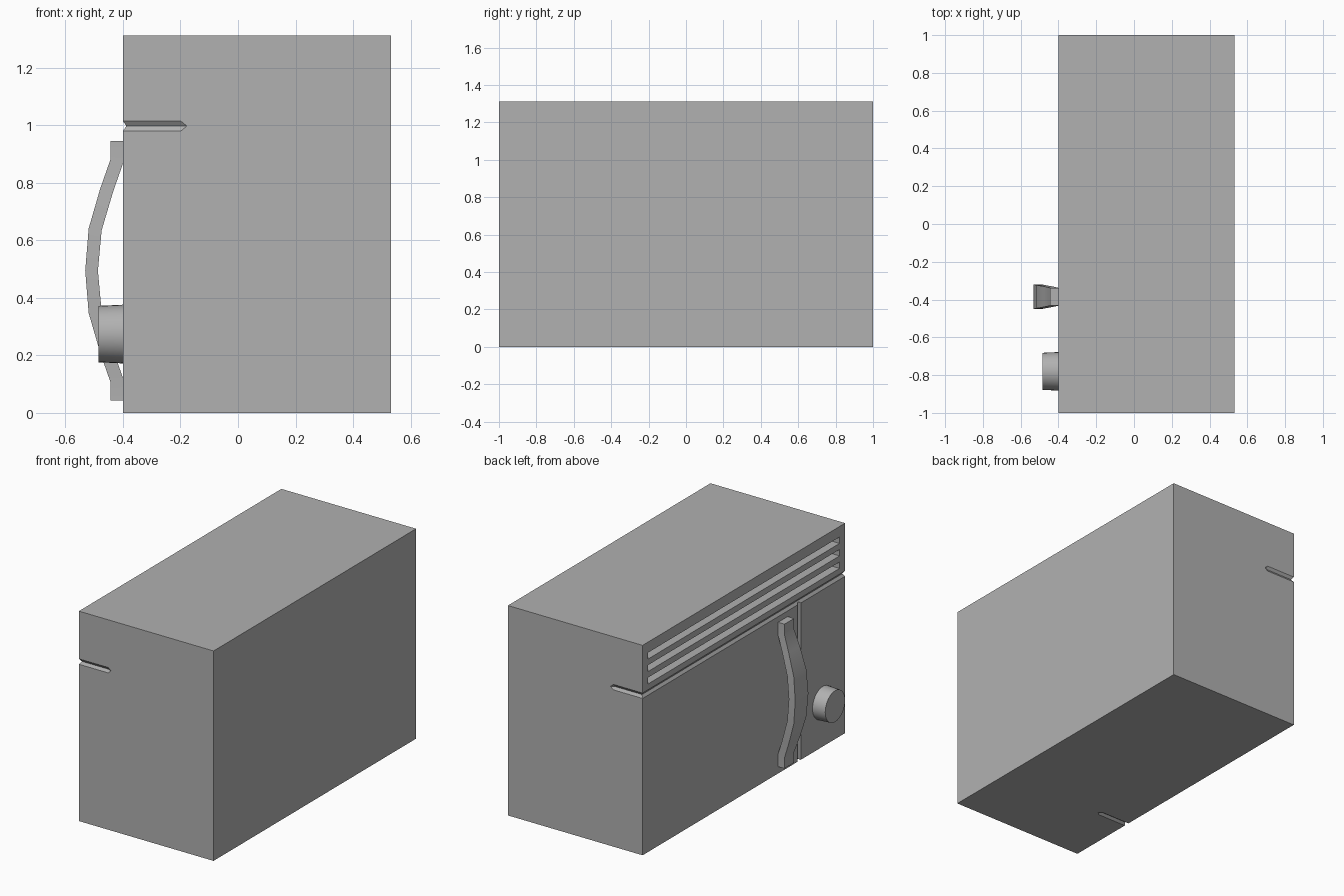
import bpy, bmesh, math
from mathutils import Vector

if "Cube" in bpy.data.objects:
    bpy.data.objects.remove(bpy.data.objects["Cube"])

FACE = -0.40          # x of the door side
GROOVE_Z, GROOVE_Y = 0.997, -0.545

grey = bpy.data.materials.new("dark_grey")
grey.diffuse_color = (0.44, 0.44, 0.44, 1)
grey.use_nodes = True
grey.node_tree.nodes["Principled BSDF"].inputs["Base Color"].default_value = grey.diffuse_color


def make_object(name, bm):
    bmesh.ops.recalc_face_normals(bm, faces=bm.faces)
    mesh = bpy.data.meshes.new(name)
    bm.to_mesh(mesh)
    bm.free()
    mesh.materials.append(grey)
    obj = bpy.data.objects.new(name, mesh)
    bpy.context.collection.objects.link(obj)
    return obj


def box(name, lo, hi):
    bm = bmesh.new()
    bmesh.ops.create_cube(bm, size=1)
    lo, hi = Vector(lo), Vector(hi)
    for v in bm.verts:
        v.co = (lo + hi) / 2 + v.co * (hi - lo)
    return make_object(name, bm)


def diamond_bar(name, a, b, u, w, tip=0.02):
    """Diamond-section bar from a to b with pointed ends, spanned by half-axes u and w."""
    a, b, u, w = map(Vector, (a, b, u, w))
    d = (b - a).normalized() * tip
    bm = bmesh.new()
    rings = [[bm.verts.new(p + o) for o in (u, w, -u, -w)] for p in (a, b)]
    tips = [bm.verts.new(a - d), bm.verts.new(b + d)]
    for i in range(4):
        j = (i + 1) % 4
        bm.faces.new((rings[0][i], rings[0][j], rings[1][j], rings[1][i]))
        for ring, t in zip(rings, tips):
            bm.faces.new((ring[i], ring[j], t))
    return make_object(name, bm)


def cut(target, cutter):
    cutter.hide_render = True
    mod = target.modifiers.new("cut", 'BOOLEAN')
    mod.operation, mod.solver, mod.object = 'DIFFERENCE', 'EXACT', cutter
    bpy.context.view_layer.objects.active = target
    bpy.ops.object.modifier_apply(modifier=mod.name)
    bpy.data.objects.remove(cutter)


def smooth(obj, degrees):
    bpy.ops.object.select_all(action='DESELECT')
    obj.select_set(True)
    bpy.context.view_layer.objects.active = obj
    bpy.ops.object.shade_smooth_by_angle(angle=math.radians(degrees))


# Main casing
body = box("oven_body", (FACE, -1, 0), (0.531, 1, 1.312))

# V-shaped panel seams: across the door side, round both ends and under the base
half, depth = 0.017, 0.012
cut(body, diamond_bar("seam", (FACE, -1.1, GROOVE_Z), (FACE, 1.1, GROOVE_Z), (depth, 0, 0), (0, 0, half)))
for y in (-1, 1):
    cut(body, diamond_bar("seam", (-0.5, y, GROOVE_Z), (-0.198, y, GROOVE_Z), (0, depth, 0), (0, 0, half)))
cut(body, diamond_bar("seam", (FACE, GROOVE_Y, -0.1), (FACE, GROOVE_Y, GROOVE_Z - 0.012), (depth, 0, 0), (0, half, 0)))
cut(body, diamond_bar("seam", (-0.5, GROOVE_Y, 0), (-0.198, GROOVE_Y, 0), (0, 0, depth), (0, half, 0)))

# Three long vent slots above the door
for z in (1.07, 1.148, 1.226):
    cut(body, box("slot", (FACE - 0.1, -0.945, z - 0.02), (FACE + 0.06, 0.945, z + 0.02)))

# Bowed door handle: (outer x, outer dz, inner x, inner dz, half width), mirrored about its middle
upper = [(-0.531, 0, -0.487, 0, 0.065), (-0.519, 0.147, -0.474, 0.14, 0.062),
         (-0.479, 0.285, -0.434, 0.275, 0.055), (-0.444, 0.385, -0.399, 0.375, 0.047),
         (-0.444, 0.451, -0.399, 0.451, 0.047)]
sections = [(a, -b, c, -d, h) for a, b, c, d, h in reversed(upper[1:])] + upper
bm = bmesh.new()
rings = []
for xo, zo, xi, zi, h in sections:
    rings.append([bm.verts.new((x, -0.385 + s * h, 0.494 + z))
                  for x, z, s in ((xo, zo, -1), (xo, zo, 1), (xi, zi, 1), (xi, zi, -1))])
for r, t in zip(rings, rings[1:]):
    for i in range(4):
        j = (i + 1) % 4
        bm.faces.new((r[i], r[j], t[j], t[i]))
bm.faces.new(rings[0])
bm.faces.new(rings[-1])
smooth(make_object("door_handle", bm), 35)

# Control knob
bpy.ops.mesh.primitive_cone_add(vertices=32, radius1=0.102, radius2=0.098, depth=0.085,
                                location=(FACE - 0.0425, -0.78, 0.274),
                                rotation=(0, -math.pi / 2, 0))
knob = bpy.context.object
knob.name = "control_knob"
knob.data.materials.append(grey)
smooth(knob, 30)
